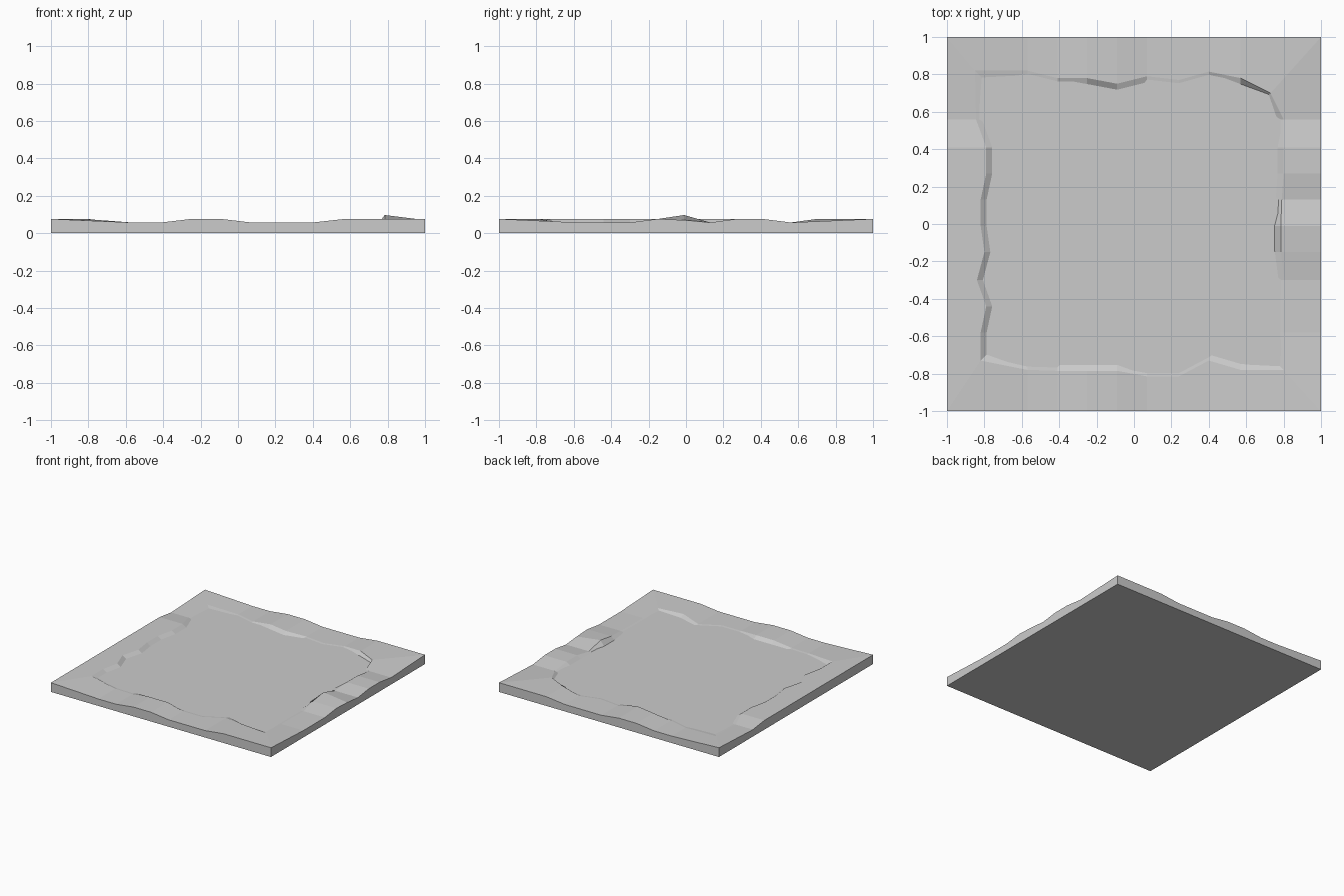
import bpy, bmesh

if "Cube" in bpy.data.objects:
    bpy.data.objects.remove(bpy.data.objects["Cube"])

SLAB = 0.055   # top of the slab
LOW, MID = 0.057, 0.076


def make_object(name, bm):
    bmesh.ops.recalc_face_normals(bm, faces=bm.faces)
    mesh = bpy.data.meshes.new(name)
    bm.to_mesh(mesh)
    bm.free()
    obj = bpy.data.objects.new(name, mesh)
    bpy.context.collection.objects.link(obj)
    return obj


# Square floor slab
bm = bmesh.new()
bmesh.ops.create_cube(bm, size=1)
bmesh.ops.scale(bm, vec=(2, 2, SLAB), verts=bm.verts)
bmesh.ops.translate(bm, vec=(0, 0, SLAB / 2), verts=bm.verts)
make_object("floor_slab", bm)

# Ragged inner edge: (position along side, distance of lip, L low / M mid / P peak)
back = [(-.57, .82, "L"), (-.41, .78, "L"), (-.25, .78, "M"), (-.09, .75, "M"),
        (.07, .79, "L"), (.24, .77, "L"), (.40, .815, "L"), (.57, .78, "M")]
right = [(.56, .80, "L"), (.41, .80, "M"), (.27, .80, "M"), (.13, .79, "L"),
         (-.01, .785, "P"), (-.15, .785, "M"), (-.30, .805, "L"),
         (-.44, .80, "L"), (-.58, .80, "L")]
front = [(.57, .78, "M"), (.40, .73, "L"), (.24, .815, "L"), (.07, .815, "L"),
         (-.09, .785, "M"), (-.25, .785, "M"), (-.41, .785, "L"), (-.57, .78, "L")]
left = [(-.58, .82, "M"), (-.44, .79, "M"), (-.30, .84, "M"), (-.15, .80, "M"),
        (-.01, .82, "M"), (.13, .82, "M"), (.27, .79, "M"), (.41, .79, "M"),
        (.56, .845, "L")]

HEIGHT = {"L": (LOW, LOW), "M": (MID, MID), "P": (.07, .097)}
FOOT = 0.035   # how far the sloped inner wall reaches inwards


def side(points, axis, sign):
    """Rows of outer, lip and foot positions along one side."""
    rows = []
    for t, d, kind in points:
        zo, zi = HEIGHT[kind]
        flat = [(1, zo), (d, zi), (d - FOOT, SLAB - .002)]
        rows.append([(t, sign * r, z) if axis == "y" else (sign * r, t, z)
                     for r, z in flat])
    return rows


def corner(sx, sy, x, y, z, foot=FOOT):
    return [[(sx, sy, MID), (x, y, z),
             (x - sx * foot, y - sy * foot, SLAB - .002)]]


rows = (corner(-1, 1, -.85, .82, .062, .047) + side(back, "y", 1)
        + corner(1, 1, .73, .70, MID, .01) + side(right, "x", 1)
        + corner(1, -1, .80, -.78, .062, .025) + side(front, "y", -1)
        + corner(-1, -1, -.82, -.73, MID) + side(left, "x", -1))

# Raised uneven border: outer wall, top strip and inner wall
bm = bmesh.new()
rings = []
for outer, lip, foot in rows:
    base = (outer[0], outer[1], SLAB)
    rings.append([bm.verts.new(p) for p in (base, outer, lip, foot)])
for a, b in zip(rings, rings[1:] + rings[:1]):
    for i in range(3):
        bm.faces.new((a[i], b[i], b[i + 1], a[i + 1]))
make_object("raised_border", bm)
